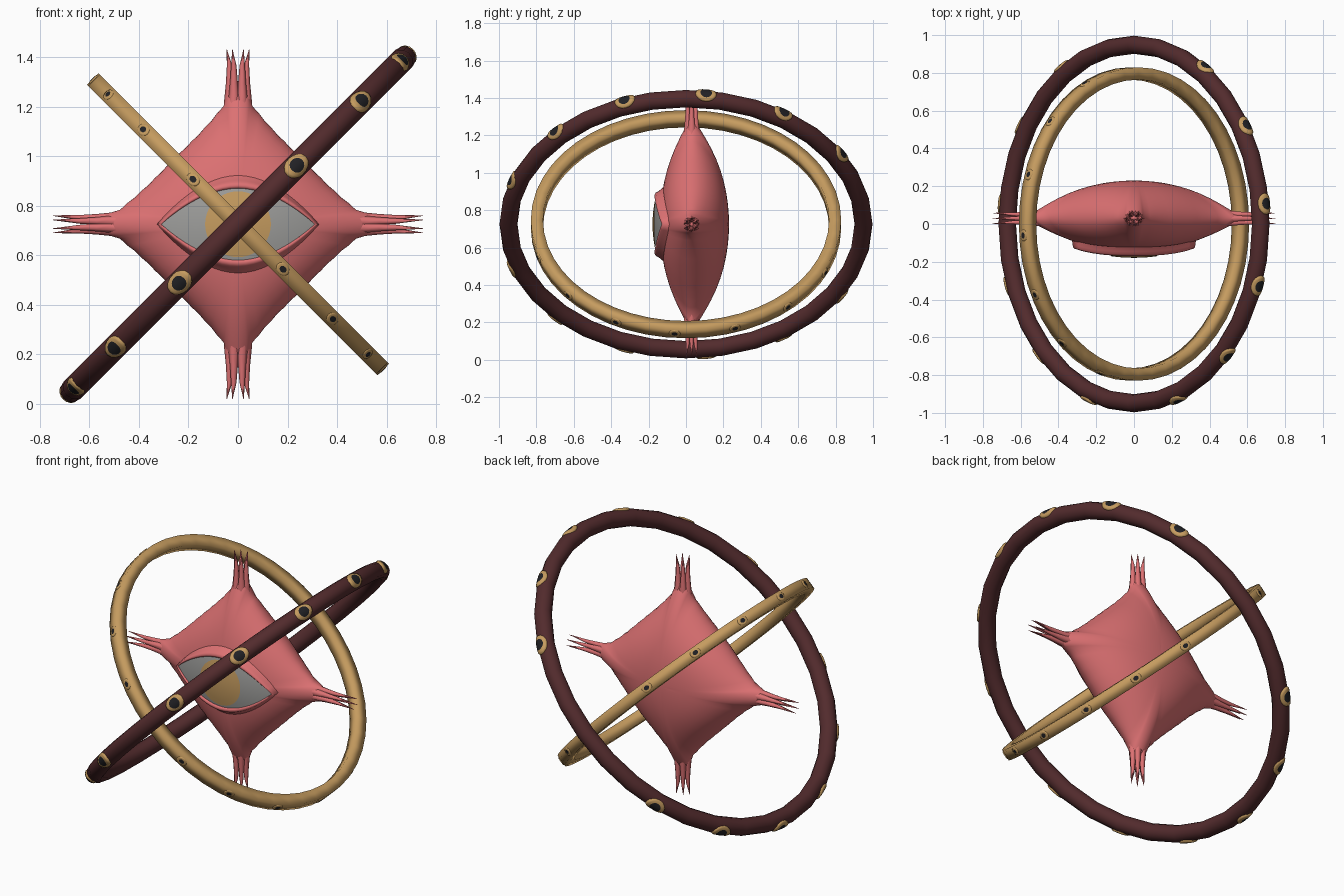
import bpy, bmesh, math
from mathutils import Vector

if "Cube" in bpy.data.objects:
    bpy.data.objects.remove(bpy.data.objects["Cube"])

CZ = 0.725          # height of the common centre
MID = 0.03          # depth of the body's mid plane


def mat(name, rgb):
    m = bpy.data.materials.new(name)
    m.diffuse_color = (*rgb, 1)
    m.use_nodes = True
    m.node_tree.nodes["Principled BSDF"].inputs["Base Color"].default_value = m.diffuse_color
    return m


PINK = mat("pink skin", (0.72, 0.165, 0.17))
GOLD = mat("gold", (0.56, 0.33, 0.115))
DARK = mat("dark red", (0.085, 0.024, 0.026))
GREY = mat("eye grey", (0.34, 0.34, 0.33))
BLACK = mat("pupil black", (0.015, 0.015, 0.018))


def finish(bm, name, mats, normals=True):
    bmesh.ops.remove_doubles(bm, verts=bm.verts, dist=1e-5)
    bmesh.ops.dissolve_degenerate(bm, edges=bm.edges, dist=1e-6)
    if normals:
        bmesh.ops.recalc_face_normals(bm, faces=bm.faces)
    for f in bm.faces:
        f.smooth = True
    me = bpy.data.meshes.new(name)
    bm.to_mesh(me)
    bm.free()
    for m in mats:
        me.materials.append(m)
    ob = bpy.data.objects.new(name, me)
    bpy.context.collection.objects.link(ob)
    return ob


def skin(bm, rows, closed=True, slots=None):
    """Join rows of points with quads."""
    vs = [[bm.verts.new(p) for p in r] for r in rows]
    n = len(rows[0])
    for k, (a, b) in enumerate(zip(vs, vs[1:])):
        for i in range(n if closed else n - 1):
            j = (i + 1) % n
            f = bm.faces.new((a[i], b[i], b[j], a[j]))
            if slots:
                f.material_index = slots[k]


# ---- rings, tilted about the depth axis
def frame(s, t):
    d, n = Vector((s, 0, 1)).normalized(), Vector((1, 0, -s)).normalized()
    return Vector((0, -math.cos(t), 0)) + d * math.sin(t), n


def ring(name, s, major, minor, sides, twist, segs, material):
    bm = bmesh.new()
    rows = []
    for i in range(segs + 1):
        e, n = frame(s, 2 * math.pi * i / segs)
        rows.append([Vector((0, 0, CZ)) + e * (major + minor * math.cos(a)) + n * minor * math.sin(a)
                     for a in (twist + 2 * math.pi * k / sides for k in range(sides))])
    skin(bm, rows)
    finish(bm, name, [material])


def ring_eyes(name, s, angles, major, minor, long, wide, pupil, lift, wrap):
    """Thin discs laid on the outside of a ring, pupil in the middle."""
    bm = bmesh.new()
    for ang in angles:
        rows = []
        for r, h in ((0, lift), (pupil / 2, lift), (pupil, lift), ((1 + pupil) / 2, lift * .9),
                     (.93, lift * .6), (1, -.006)):
            row = []
            for k in range(16):
                b = 2 * math.pi * k / 16
                e, n = frame(s, math.radians(ang) + r * long * math.cos(b) / (major + minor))
                v = r * wide * math.sin(b)
                q = minor + h
                off = e * q * math.cos(v / minor) + n * q * math.sin(v / minor) if wrap else e * q + n * v
                row.append(Vector((0, 0, CZ)) + e * major + off)
            rows.append(row)
        skin(bm, rows, slots=(1, 1, 0, 0, 0))
    ob = finish(bm, name, [GOLD, BLACK], False)
    out = sum((p.center - Vector((0, 0, CZ))).dot(p.normal) * p.area for p in ob.data.polygons)
    if out < 0:
        ob.data.flip_normals()


ring("outer_ring", 1, 0.949, 0.048, 12, 0, 32, DARK)
ring("inner_ring", -1, 0.797, 0.046, 4, math.pi / 4, 48, GOLD)
ring_eyes("outer_ring_eyes", 1, [q * (19.7 + 25.5 * k) for k in range(6) for q in (1, -1)],
          0.949, 0.048, 0.058, 0.051, 0.54, 0.006, True)
ring_eyes("inner_ring_eyes", -1, [q * (18 + 22.6 * k) for k in range(7) for q in (1, -1)],
          0.797, 0.0325, 0.032, 0.025, 0.5, 0.004, False)

# ---- four-pointed pillow body
OUT = [(0, .58), (3.8, .545), (7, .48), (15, .428), (24, .394), (34, .375), (45, .368)]


def radius(deg):
    a = deg % 90
    a = min(a, 90 - a)
    for (a0, r0), (a1, r1) in zip(OUT, OUT[1:]):
        if a <= a1 + 1e-6:
            return r0 + (r1 - r0) * (a - a0) / (a1 - a0)


def puff(u, rho):
    return (1 - (rho / .62) ** 2) * max(0, 1 - u ** 5) ** .5


half = [0, 1.9, 3.8, 5.4, 7, 11, 15, 19.5, 24, 29, 34, 39.5]
quarter = half + [45] + [90 - a for a in reversed(half[1:])]
angs = [q * 90 + a for q in range(4) for a in quarter]
us = [0, .1, .2, .3, .4, .5, .6, .7, .78, .85, .91, .95, .98, .995, 1]
bm = bmesh.new()
for depth in (-0.17, 0.2):
    skin(bm, [[(u * radius(a) * math.cos(math.radians(a)), MID + depth * puff(u, u * radius(a)),
                CZ + u * radius(a) * math.sin(math.radians(a))) for a in angs] for u in us])
finish(bm, "body", [PINK])

# ---- fingers at each point
bm = bmesh.new()
Y = Vector((0, 1, 0))
for q in range(4):
    ax = Vector((math.cos(q * math.pi / 2), 0, math.sin(q * math.pi / 2)))
    side = Vector((-ax.z, 0, ax.x))
    tip, w = (0.705, 1.1) if q % 2 else (0.748, 0.85)
    for k in range(6):
        a = k * math.pi / 3
        o = side * math.cos(a) * w + Y * math.sin(a) * .8
        rows = []
        for along, off, r in ((.42, .024, .034), (.50, .030, .023), (.57, .030, .016),
                              (.64, .031, .011), (tip, .041, .001)):
            c = Vector((0, MID, CZ)) + ax * along + o * off
            rows.append([c + (side * math.cos(b) + Y * math.sin(b)) * r
                         for b in (math.pi / 3 * j for j in range(6))])
        skin(bm, rows)
finish(bm, "fingers", [PINK])


# ---- big central eye
def eye_y(x, z):
    return -0.175 + 0.58 * x * x + 0.8 * z * z


def lens(x):
    return 0.145 * (1 - abs(x / 0.31) ** 1.9)


bm = bmesh.new()
rows = []
for i in range(25):
    x = -0.31 + 0.62 * i / 24
    rows.append([(x, eye_y(x, v * lens(x)), CZ + v * lens(x)) for v in (j / 5 - 1 for j in range(11))])
skin(bm, rows, False)
eye = finish(bm, "eyeball", [GREY], False)

bm = bmesh.new()
skin(bm, [[(r * math.cos(a), eye_y(r * math.cos(a), r * math.sin(a)) - 0.004, CZ + r * math.sin(a))
           for a in (2 * math.pi * k / 40 for k in range(40))] for r in (0, .035, .07, .1, .133)])
iris = finish(bm, "iris", [GOLD], False)

# make the open eye surfaces face the front
for ob in (eye, iris):
    if sum(p.normal.y * p.area for p in ob.data.polygons) > 0:
        ob.data.flip_normals()

# ---- eyelid rim around the opening
edge = [-0.31 + 0.62 * i / 20 for i in range(21)]
loop = [(x, lens(x)) for x in edge] + [(x, -lens(x)) for x in reversed(edge[1:-1])]
bm = bmesh.new()
skin(bm, [[(x * sx, eye_y(x, z) + dy, CZ + z * sz) for x, z in loop]
          for sx, sz, dy in ((1, 1, .02), (1, 1, -.006), (1.02, 1.08, -.011), (1.04, 1.17, -.003),
                             (1.05, 1.22, .012), (1.06, 1.36, .036))])
finish(bm, "eyelids", [PINK])
